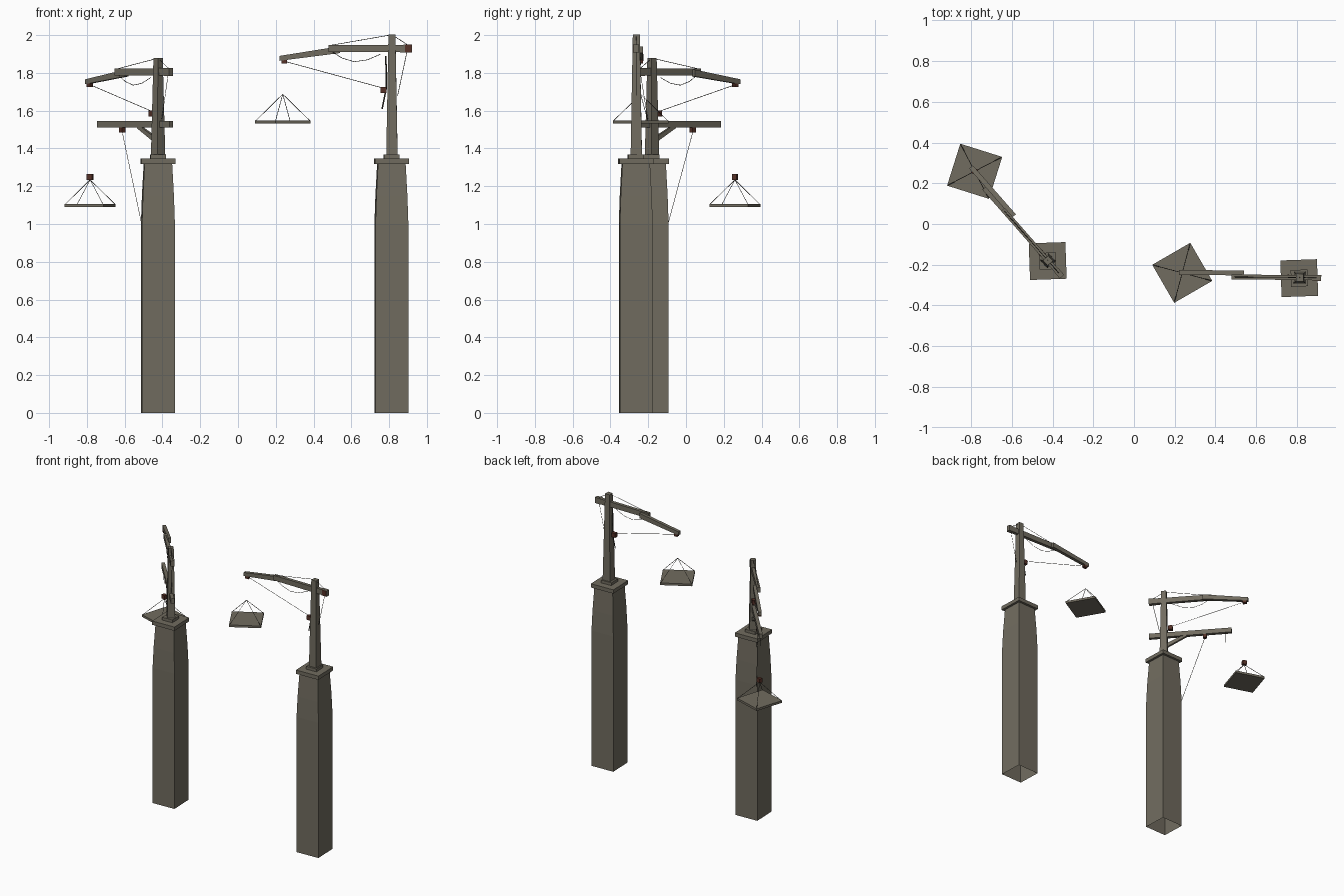
import bpy, bmesh
from math import radians
from mathutils import Matrix, Vector

cube = bpy.data.objects.get("Cube")
if cube:
    bpy.data.objects.remove(cube, do_unlink=True)


def material(name, rgb):
    m = bpy.data.materials.new(name)
    m.use_nodes = True
    m.diffuse_color = (*rgb, 1)
    m.node_tree.nodes["Principled BSDF"].inputs["Base Color"].default_value = (*rgb, 1)
    return m


STONE = material("weathered grey", (0.165, 0.15, 0.116))
RUST = material("rust red", (0.09, 0.03, 0.02))
ROPE = material("dark rope", (0.06, 0.055, 0.043))


def place(x, y, z, degrees):
    return Matrix.Translation((x, y, z)) @ Matrix.Rotation(radians(degrees), 4, "Z")


def add(name, data, mat, frame):
    data.materials.append(mat)
    ob = bpy.data.objects.new(name, data)
    bpy.context.collection.objects.link(ob)
    ob.matrix_world = frame
    return ob


def loft(name, rings, mat, frame, open_bottom=False):
    """Skin a stack of four-cornered rings."""
    bm = bmesh.new()
    loops = [[bm.verts.new(p) for p in ring] for ring in rings]
    for a, b in zip(loops, loops[1:]):
        for i in range(4):
            j = (i + 1) % 4
            bm.faces.new((a[i], a[j], b[j], b[i]))
    bm.faces.new(loops[-1])
    if not open_bottom:
        bm.faces.new(loops[0][::-1])
    bmesh.ops.recalc_face_normals(bm, faces=bm.faces)
    me = bpy.data.meshes.new(name)
    bm.to_mesh(me)
    bm.free()
    return add(name, me, mat, frame)


SIGNS = ((-1, -1), (1, -1), (1, 1), (-1, 1))


def column(name, profile, mat, frame, open_bottom=False):
    """Square column from (half width, height) pairs."""
    rings = [[(r * a, r * b, z) for a, b in SIGNS] for r, z in profile]
    return loft(name, rings, mat, frame, open_bottom)


def beam(name, start, end, frame, side=0.0, width=0.024, mat=STONE):
    """Beam along local x from (x, z, depth) to (x, z, depth)."""
    rings = [[(x, side + a * width / 2, z + b * d / 2) for a, b in SIGNS]
             for x, z, d in (start, end)]
    return loft(name, rings, mat, frame)


def block(name, x, z, size, frame, side=0.0):
    return beam(name, (x - size / 2, z, size), (x + size / 2, z, size),
                frame, side, size * 0.85, RUST)


def rope(name, points, frame, radius=0.0016):
    cu = bpy.data.curves.new(name, "CURVE")
    cu.dimensions = "3D"
    cu.bevel_depth = radius
    cu.bevel_resolution = 0
    sp = cu.splines.new("POLY")
    sp.points.add(len(points) - 1)
    for p, co in zip(sp.points, points):
        p.co = (*co, 1)
    return add(name, cu, ROPE, frame)


def tower(side, x, y, turn):
    base = place(x, y, 0, turn)
    column(side + "_tower", [(0.087, 0), (0.087, 1.0), (0.082, 1.15), (0.073, 1.32)],
           STONE, base, open_bottom=True)
    column(side + "_tower_cap", [(0.09, 1.318), (0.09, 1.346)], STONE, base)
    column(side + "_post_plinth", [(0.041, 1.346), (0.041, 1.367)], STONE, base)


def crane(side, x, y, heading, height, foot, head):
    # local x runs along the arm, local z is zero at the main beam
    frame = place(x, y, height, heading)
    top = 0.073
    column(side + "_post", [(foot, 1.36 - height), (head, top)], STONE, frame)
    beam(side + "_main_beam", (-0.1, 0, 0.04), (0.335, 0, 0.036), frame)
    beam(side + "_jib", (0.275, -0.006, 0.036), (0.595, -0.052, 0.026), frame, side=-0.02)
    beam(side + "_tail_block", (-0.105, 0, 0.043), (-0.06, 0, 0.043), frame, width=0.028)
    block(side + "_tip_pulley", 0.57, -0.066, 0.027, frame, -0.02)
    block(side + "_winch", 0.045, -0.22, 0.031, frame)
    lines = {
        "front_stay": [(0, 0, top), (0.33, 0, 0.016)],
        "back_stay": [(0, 0, top), (-0.085, 0, 0.018)],
        "hoist_rope": [(0.56, -0.02, -0.07), (0.045, 0, -0.21)],
        "tail_rope": [(-0.08, 0, -0.015), (-0.03, 0, -0.25)],
        "slack_rope": [(0.32, 0, -0.015), (0.265, 0, -0.05), (0.2, 0, -0.07),
                       (0.13, 0, -0.06), (0.06, 0, -0.03)],
    }
    for name, pts in lines.items():
        rope(side + "_" + name, pts, frame)
    return frame


def platform(side, x, y, z, turn, apex):
    frame = place(x, y, z, turn)
    half = 0.108
    column(side + "_platform", [(half, -0.008), (half, 0.008)], STONE, frame)
    for i, (a, b) in enumerate(SIGNS):
        rope(f"{side}_sling_{i + 1}",
             [(a * half * 0.97, b * half * 0.97, 0.006), (0, 0, apex)], frame)
    return frame


# Left tower: single crane with hanging rope and a red plate on the tail
tower("left", 0.812, -0.266, 2)
left = crane("left", 0.815, -0.263, 179.5, 1.929, 0.03, 0.0185)
beam("left_tail_plate", (-0.103, 0, 0.04), (-0.068, 0, 0.04), left, 0.0145, 0.004, RUST)
rope("left_loose_rope", [(0.032, 0, -0.04), (0.03, 0, -0.21), (0.052, 0, -0.32)], left, 0.004)
platform("left", 0.237, -0.24, 1.541, 30, 0.146)

# Right tower: crane with a second lower boom
tower("right", -0.424, -0.182, 2)
right = crane("right", -0.423, -0.18, 131.3, 1.805, 0.027, 0.0175)
low = -0.277
beam("lower_boom", (-0.105, low, 0.036), (0.475, low, 0.034), right)
beam("boom_brace", (0.015, low - 0.085, 0.03), (0.16, low - 0.01, 0.022), right, width=0.018)
block("boom_pulley", 0.288, low - 0.031, 0.026, right)
rope("boom_short_rope", [(0.43, 0, low), (0.43, 0, low - 0.09)], right)
anchor = right.inverted() @ Vector((-0.508, -0.098, 0.99))
rope("boom_tether", [(0.288, 0, low - 0.04), anchor], right)
hung = platform("right", -0.783, 0.259, 1.099, -17.5, 0.135)
block("sling_hook", 0, 0.15, 0.03, hung)
